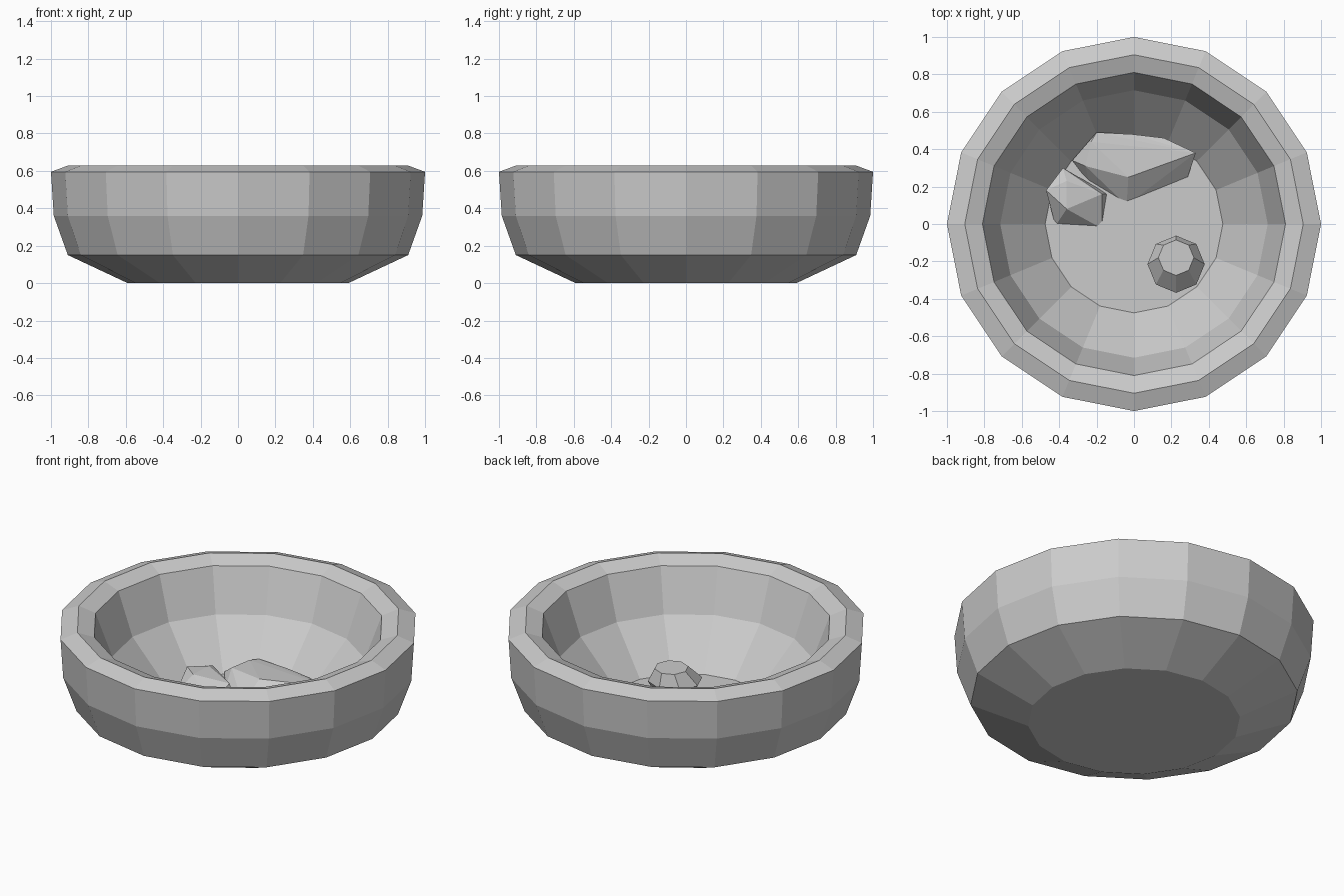
import bpy, bmesh
from math import sin, cos, pi

if "Cube" in bpy.data.objects:
    bpy.data.objects.remove(bpy.data.objects["Cube"])


def finish(name, bm):
    bmesh.ops.recalc_face_normals(bm, faces=bm.faces)
    mesh = bpy.data.meshes.new(name)
    bm.to_mesh(mesh)
    bm.free()
    obj = bpy.data.objects.new(name, mesh)
    bpy.context.collection.objects.link(obj)
    return obj


def stacked_rings(name, rings, sides):
    """Rings are (radius, z, centre x, centre y); both ends are capped."""
    bm = bmesh.new()
    loops = [[bm.verts.new((cx + r * cos(2 * pi * i / sides),
                            cy + r * sin(2 * pi * i / sides), z))
              for i in range(sides)] for r, z, cx, cy in rings]
    for a, b in zip(loops, loops[1:]):
        for i in range(sides):
            j = (i + 1) % sides
            bm.faces.new((a[i], a[j], b[j], b[i]))
    bm.faces.new(loops[0][::-1])
    bm.faces.new(loops[-1])
    return finish(name, bm)


def chunk(name, points):
    """Faceted lump made from the convex hull of a few corners."""
    bm = bmesh.new()
    for p in points:
        bm.verts.new(p)
    res = bmesh.ops.convex_hull(bm, input=bm.verts)
    junk = [g for g in res["geom_interior"] if isinstance(g, bmesh.types.BMVert)]
    bmesh.ops.delete(bm, geom=junk, context='VERTS')
    return finish(name, bm)


# Bowl: outside wall, bevelled rim, then inside wall down to the floor
profile = [(0.59, 0.0), (0.91, 0.15), (0.985, 0.36), (1.0, 0.595),
           (0.905, 0.63), (0.81, 0.595), (0.715, 0.34), (0.475, 0.085)]
stacked_rings("bowl", [(r, z, 0, 0) for r, z in profile], 16)

# Round pebble with its top leaning to the back
stacked_rings("round_pebble", [(0.12, 0.07, 0.225, -0.215),
                               (0.153, 0.13, 0.225, -0.215),
                               (0.095, 0.215, 0.225, -0.18)], 8)

# Large wedge-shaped chunk resting against the back wall
chunk("large_chunk", [
    (-0.20, 0.49, 0.155), (-0.23, 0.44, 0.16), (-0.26, 0.31, 0.155),
    (-0.03, 0.25, 0.17), (0.33, 0.38, 0.17), (0.16, 0.46, 0.15),
    (-0.01, 0.48, 0.155), (-0.33, 0.34, 0.10), (-0.24, 0.22, 0.07),
    (-0.04, 0.10, 0.07), (0.28, 0.23, 0.07), (0.30, 0.36, 0.07),
    (-0.18, 0.44, 0.07)])

# Small chunk at the left
chunk("small_chunk", [
    (-0.47, 0.18, 0.155), (-0.38, 0.30, 0.14), (-0.36, 0.23, 0.17),
    (-0.36, 0.08, 0.175), (-0.17, 0.16, 0.14), (-0.42, -0.01, 0.07),
    (-0.17, -0.025, 0.07), (-0.14, 0.16, 0.07), (-0.40, 0.20, 0.07)])
